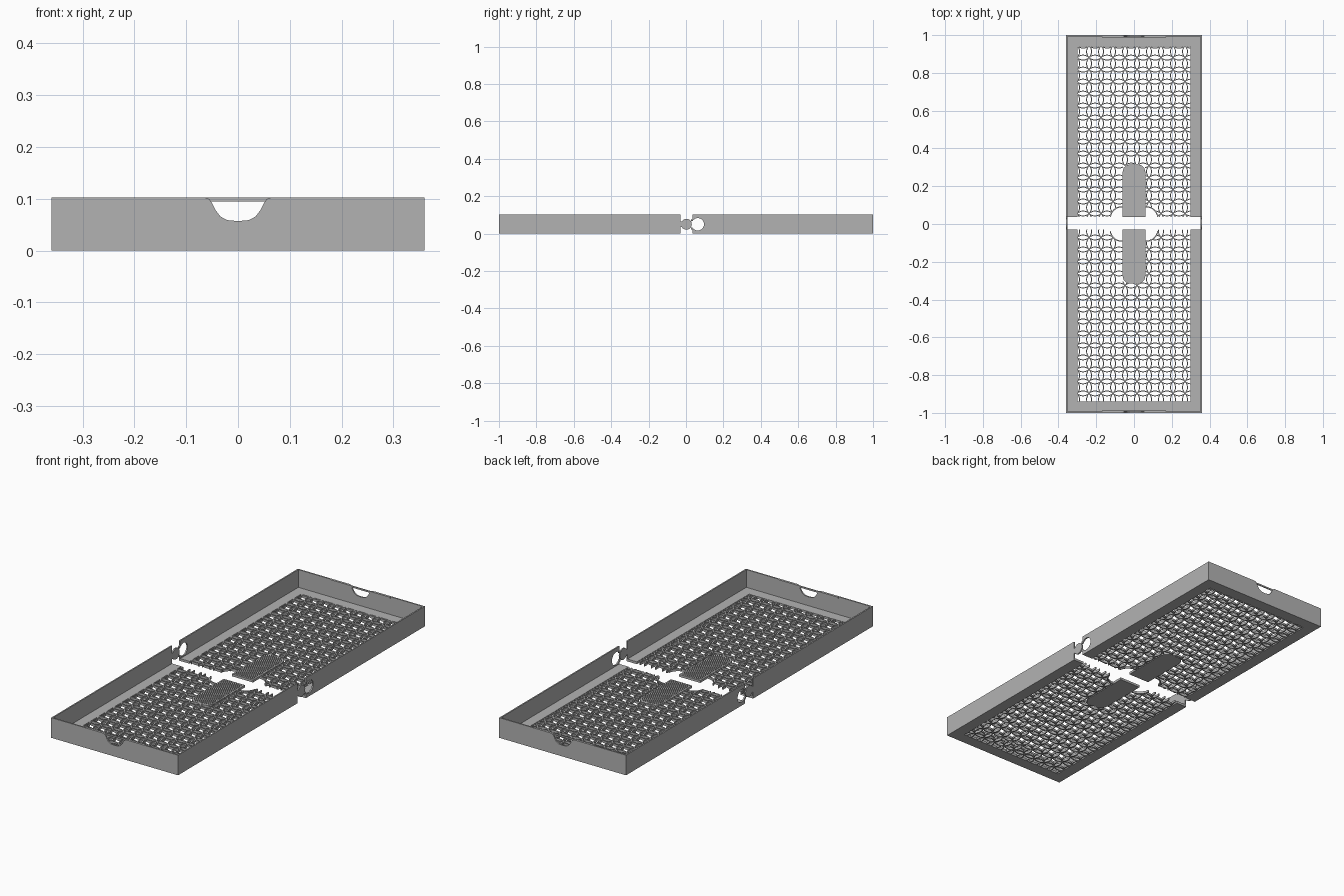
import bpy, bmesh, math
from mathutils import Vector

if "Cube" in bpy.data.objects:
    bpy.data.objects.remove(bpy.data.objects["Cube"])

W, L, H = 0.36, 1.0, 0.103      # half width, half length, height
WALL, FLOOR = 0.007, 0.012
WIN_X, WIN_Y = 0.3, 0.94        # floor opening
PITCH = 0.0635
SLAB = 0.06

grey = bpy.data.materials.new("mid grey")
grey.use_nodes = True
colour = (0.45, 0.45, 0.45, 1)
grey.diffuse_color = colour
grey.node_tree.nodes["Principled BSDF"].inputs["Base Color"].default_value = colour


def finish(name, bm):
    bmesh.ops.recalc_face_normals(bm, faces=bm.faces)
    mesh = bpy.data.meshes.new(name)
    bm.to_mesh(mesh)
    bm.free()
    obj = bpy.data.objects.new(name, mesh)
    bpy.context.collection.objects.link(obj)
    mesh.materials.append(grey)
    return obj


def prism(name, outline, axis, lo, hi):
    """Extrude a closed 2D outline along one axis."""
    bm = bmesh.new()
    def place(a, b, d):
        return {"x": (d, a, b), "y": (a, d, b), "z": (a, b, d)}[axis]
    face = bm.faces.new([bm.verts.new(place(a, b, lo)) for a, b in outline])
    ext = bmesh.ops.extrude_face_region(bm, geom=[face])["geom"]
    step = Vector(place(0, 0, hi - lo))
    bmesh.ops.translate(bm, vec=step, verts=[v for v in ext if isinstance(v, bmesh.types.BMVert)])
    return finish(name, bm)


def arc(cx, cy, r, start, end, n):
    return [(cx + r * math.cos(math.radians(start + (end - start) * i / n)),
             cy + r * math.sin(math.radians(start + (end - start) * i / n))) for i in range(n + 1)]


def clip(bm, co, normal):
    bmesh.ops.bisect_plane(bm, geom=bm.verts[:] + bm.edges[:] + bm.faces[:],
                           plane_co=co, plane_no=normal, clear_outer=True)


def thicken(bm, bottom, top):
    """Turn flat faces into a closed slab."""
    for v in bm.verts:
        v.co.z = bottom
    ext = bmesh.ops.extrude_face_region(bm, geom=bm.faces[:])["geom"]
    for v in ext:
        if isinstance(v, bmesh.types.BMVert):
            v.co.z = top
    return bm


def strip(bm, inner, outer):
    a = [bm.verts.new((x, y, 0)) for x, y in inner]
    b = [bm.verts.new((x, y, 0)) for x, y in outer]
    for i in range(len(a) - 1):
        bm.faces.new((a[i], b[i], b[i + 1], a[i + 1]))


def build_half(tag, s, gap):
    """One half of the tray, s = +1 back or -1 front, gap = distance of the joint from y = 0."""
    def flip(pts):
        return [(x, s * y) for x, y in pts]

    # floor border
    prism(tag + "_floor_border", flip([(-W, gap), (-W, L), (W, L), (W, gap), (WIN_X, gap),
          (WIN_X, WIN_Y), (-WIN_X, WIN_Y), (-WIN_X, gap)]), "z", 0, FLOOR)

    # lattice of overlapping rings, clipped to the opening
    bm = bmesh.new()
    radius = PITCH / math.sqrt(2)
    for i in range(-6, 6):
        for j in range(-1, 17):
            cx = 0.016 + (i + 0.5) * PITCH
            cy = s * (j + 0.5) * PITCH - 0.008
            strip(bm, arc(cx, cy, radius - 0.0025, 0, 360, 24), arc(cx, cy, radius + 0.0025, 0, 360, 24))
    for d in (-1, 1):
        clip(bm, (d * WIN_X, 0, 0), (d, 0, 0))
    clip(bm, (0, s * WIN_Y, 0), (0, s, 0))
    clip(bm, (0, s * gap, 0), (0, -s, 0))

    # finger holes and grip leave the lattice open
    def removed(p):
        x, y = abs(p.x), s * p.y
        return (x < SLAB and y < 0.31) or math.hypot(x - 0.065, y - 0.03) < 0.06
    bmesh.ops.delete(bm, geom=[f for f in bm.faces if removed(f.calc_center_median())], context="FACES")
    for d in (-1, 1):
        rims = [[(d * x, s * y) for x, y in arc(0.065, 0.03, r, 8, 95, 12)] for r in (0.058, 0.064)]
        strip(bm, *rims)
    finish(tag + "_lattice", thicken(bm, 0, FLOOR))

    # rounded grip with diagonal ribs
    grip = [(SLAB, gap)] + arc(SLAB - 0.04, 0.275, 0.04, 0, 90, 6)
    grip += [(-x, y) for x, y in reversed(grip)]
    prism(tag + "_grip", flip(grip), "z", 0, FLOOR)
    bm = bmesh.new()
    for k in range(36):
        y = k * 0.013 - 0.06
        strip(bm, flip([(-0.1, y + 0.1), (0.1, y - 0.1)] if s > 0 else [(-0.1, y - 0.1), (0.1, y + 0.1)]),
              flip([(-0.1, y + 0.106), (0.1, y - 0.094)] if s > 0 else [(-0.1, y - 0.094), (0.1, y + 0.106)]))
    for d in (-1, 1):
        clip(bm, (d * 0.052, 0, 0), (d, 0, 0))
        clip(bm, (d * 0.035, s * 0.3, 0), (d, s, 0))
    clip(bm, (0, s * 0.305, 0), (0, s, 0))
    clip(bm, (0, s * (gap + 0.006), 0), (0, -s, 0))
    finish(tag + "_grip_ribs", thicken(bm, FLOOR - 0.001, FLOOR + 0.003))

    # end wall with a bell-shaped notch and the thin bar behind it
    notch = [(0.065, H), (0.056, 0.1), (0.05, 0.092), (0.043, 0.078), (0.034, 0.066), (0.021, 0.059), (0, 0.057)]
    notch += [(-x, z) for x, z in reversed(notch[:-1])]
    y0, y1 = sorted((s * L, s * (L - WALL)))
    prism(tag + "_end_wall", [(-W, 0), (W, 0), (W, H)] + notch + [(-W, H)], "y", y0, y1)
    y0, y1 = sorted((s * (L - WALL), s * (L - WALL - 0.005)))
    prism(tag + "_end_bar", [(-0.17, 0.095), (0.17, 0.095), (0.17, H), (-0.17, H)], "y", y0, y1)

    # side walls: the front has a round knob, the back a matching socket
    mid = 0.05
    if s < 0:
        joint = [(-gap, 0.0), (-gap, mid - 0.014)] + arc(0.002, mid, 0.029, -150, 150, 20) + [(-gap, mid + 0.014), (-gap, H)]
    else:
        joint = [(gap, 0.0), (gap, 0.02), (gap - 0.01, 0.024), (gap - 0.01, mid - 0.016)]
        joint += arc(0.063, mid, 0.033, -150, 150, 20)
        joint += [(gap - 0.01, mid + 0.016), (gap - 0.01, 0.076), (gap, 0.08), (gap, H)]
    outline = joint + [(s * L, H), (s * L, 0)]
    prism(tag + "_right_wall", outline, "x", -W, -W + WALL)
    prism(tag + "_left_wall", outline, "x", W - WALL, W)


build_half("back", 1, 0.036)
build_half("front", -1, 0.03)
